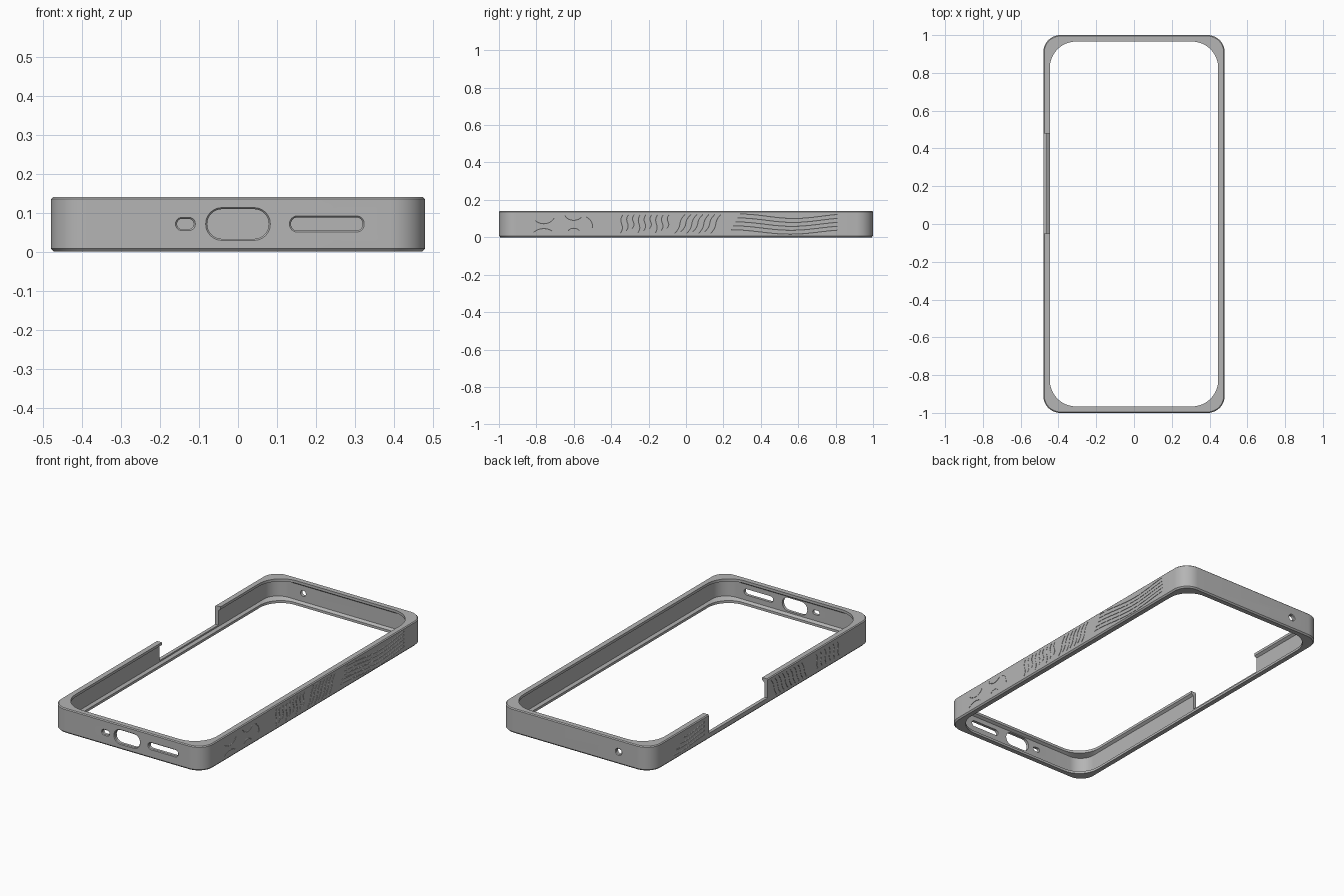
import bpy, bmesh, math
from mathutils import Vector

if "Cube" in bpy.data.objects:
    bpy.data.objects.remove(bpy.data.objects["Cube"])

HX, HY, H = 0.48, 1.0, 0.14

grey = bpy.data.materials.new("matte grey")
grey.use_nodes = True
grey.diffuse_color = (0.46, 0.46, 0.46, 1)
grey.node_tree.nodes["Principled BSDF"].inputs["Base Color"].default_value = (0.46, 0.46, 0.46, 1)


def rounded_rect(hx, hy, r, n=12):
    """Counter-clockwise outline, n steps per corner."""
    pts = []
    for k, (sx, sy) in enumerate([(1, 1), (-1, 1), (-1, -1), (1, -1)]):
        for i in range(n + 1):
            a = math.pi / 2 * (k + i / n)
            pts.append((sx * (hx - r) + r * math.cos(a), sy * (hy - r) + r * math.sin(a)))
    return pts


def make_object(name, bm):
    bmesh.ops.recalc_face_normals(bm, faces=bm.faces)
    mesh = bpy.data.meshes.new(name)
    bm.to_mesh(mesh)
    bm.free()
    mesh.materials.append(grey)
    obj = bpy.data.objects.new(name, mesh)
    bpy.context.scene.collection.objects.link(obj)
    return obj


def loft(bm, rings, closed=False):
    """Skin a list of equal point rings; close it on itself or cap its ends."""
    loops = [[bm.verts.new(p) for p in ring] for ring in rings]
    n = len(loops[0])
    pairs = list(zip(loops, loops[1:] + loops[:1]))
    for a, b in pairs if closed else pairs[:-1]:
        for i in range(n):
            j = (i + 1) % n
            bm.faces.new((a[i], a[j], b[j], b[i]))
    if not closed:
        bm.faces.new(loops[0])
        bm.faces.new(loops[-1])


def is_whole(mesh):
    """True while the mesh still spans the full frame."""
    if not mesh.polygons:
        return False
    spans = [max(v.co[i] for v in mesh.vertices) - min(v.co[i] for v in mesh.vertices)
             for i in range(3)]
    return all(abs(s - full) < 0.01 for s, full in zip(spans, (2 * HX, 2 * HY, H)))


def cut(target, bm):
    """Subtract a bmesh with the first solver that gives a sound result."""
    cutter = make_object("cutter", bm)
    cutter.hide_render = True
    mod = target.modifiers.new("cut", "BOOLEAN")
    mod.operation, mod.object = "DIFFERENCE", cutter
    before = len(target.data.polygons)
    result = None
    for solver in ("EXACT", "MANIFOLD", "FLOAT"):
        mod.solver = solver
        bpy.context.view_layer.update()
        graph = bpy.context.evaluated_depsgraph_get()
        mesh = bpy.data.meshes.new_from_object(target.evaluated_get(graph))
        if is_whole(mesh) and len(mesh.polygons) != before:
            result = mesh
            break
    target.modifiers.remove(mod)
    if result:
        target.data = result
    bpy.data.objects.remove(cutter)


# Frame: section of (inset, corner radius, height), lips above and below a recess
section = [(0, 0.09, 0.008), (0.007, 0.085, 0), (0.034, 0.13, 0), (0.034, 0.13, 0.014),
           (0.02, 0.09, 0.024), (0.02, 0.09, 0.115), (0.034, 0.14, 0.125),
           (0.034, 0.14, H), (0.005, 0.086, H), (0, 0.09, H - 0.005)]
bm = bmesh.new()
loft(bm, [[(x, y, z) for x, y in rounded_rect(HX - d, HY - d, r)] for d, r, z in section], True)
frame = make_object("bumper_frame", bm)


# Openings through the two ends
def end_opening(x, side, w, h):
    bm = bmesh.new()
    outline = rounded_rect(w / 2, h / 2, h / 2 - 0.0005, 8)
    rim = rounded_rect(w / 2 + 0.004, h / 2 + 0.004, h / 2 + 0.0035, 8)
    steps = [(outline, 0.9), (outline, HY - 0.004), (rim, HY), (rim, HY + 0.05)]
    loft(bm, [[(x + u, side * y, 0.071 + v) for u, v in ring] for ring, y in steps])
    cut(frame, bm)


for x, side, w, h in [(-0.135, -1, 0.043, 0.026), (0, -1, 0.158, 0.076),
                      (0.228, -1, 0.184, 0.034), (-0.275, 1, 0.034, 0.032)]:
    end_opening(x, side, w, h)

# Long notch in the right wall, leaving a thin strip
bm = bmesh.new()
loft(bm, [[(x, y, z) for x, y in [(-0.6, -0.05), (-0.4, -0.05), (-0.4, 0.48), (-0.6, 0.48)]]
          for z in (0.032, 0.2)])
cut(frame, bm)


# Engraved grain lines on the long sides
def engrave(bm, side, path, r=0.0035):
    pts = [Vector(p) for p in path]
    rings = []
    for i, p in enumerate(pts):
        t = (pts[min(i + 1, len(pts) - 1)] - pts[max(i - 1, 0)]).normalized()
        nrm = Vector((-t.y, t.x))
        ring = []
        for k in range(6):
            a = math.pi / 3 * (k + 0.5)
            q = p + nrm * r * math.cos(a)
            ring.append((side * (HX + r * math.sin(a)), q.x, q.y))
        rings.append(ring)
    loft(bm, rings)


def wave(y0, y1, f, n=16):
    return [(y0 + (y1 - y0) * i / n, f(i / n)) for i in range(n + 1)]


def stroke(y, z0, z1, lean, bend, n=10):
    return [(y + lean * i / n + bend * math.sin(math.tau * i / n), z0 + (z1 - z0) * i / n)
            for i in range(n + 1)]


def arc(cy, cz, r, a0, a1, n=10):
    return [(cy + r * math.cos(math.radians(a0 + (a1 - a0) * i / n)),
             cz + 0.8 * r * math.sin(math.radians(a0 + (a1 - a0) * i / n))) for i in range(n + 1)]


bm = bmesh.new()
# left side: long sagging lines, leaning strokes, wavy strokes and loose arcs
for k in range(5):
    z = 0.028 + 0.021 * k
    engrave(bm, 1, wave(0.24 + 0.012 * k, 0.81, lambda t: z + 0.012 * math.cos(math.tau * t * 0.9)))
for k in range(7):
    engrave(bm, 1, stroke(-0.06 + 0.032 * k, 0.02 + 0.008 * (k % 2), 0.122, 0.055, 0.006))
for k in range(9):
    engrave(bm, 1, stroke(-0.35 + 0.031 * k, 0.022 + 0.012 * (k % 3), 0.12, 0.012, 0.007))
for cy, cz, r, a0, a1 in [(-0.57, 0.06, 0.07, -10, 60), (-0.6, 0.13, 0.05, 200, 325),
                          (-0.6, 0.02, 0.035, 30, 150), (-0.76, 0.12, 0.06, 220, 340),
                          (-0.76, -0.01, 0.07, 50, 140)]:
    engrave(bm, 1, arc(cy, cz, r, a0, a1))
cut(frame, bm)

bm = bmesh.new()
# right side: lines behind the notch, strokes in front of it
for k in range(4):
    z = 0.035 + 0.023 * k
    engrave(bm, -1, wave(0.52, 0.8 - 0.03 * k, lambda t: z + 0.008 * math.cos(4 * t)))
for k in range(9):
    engrave(bm, -1, stroke(-0.13 - 0.034 * k, 0.022, 0.12, 0.05, 0.005))
for k in range(6):
    engrave(bm, -1, stroke(-0.5 - 0.038 * k, 0.03, 0.115, 0.014, 0.006))
cut(frame, bm)

# Smooth corners, crisp edges
bpy.ops.object.select_all(action="DESELECT")
frame.select_set(True)
bpy.context.view_layer.objects.active = frame
bpy.ops.object.shade_smooth_by_angle(angle=math.radians(30))
